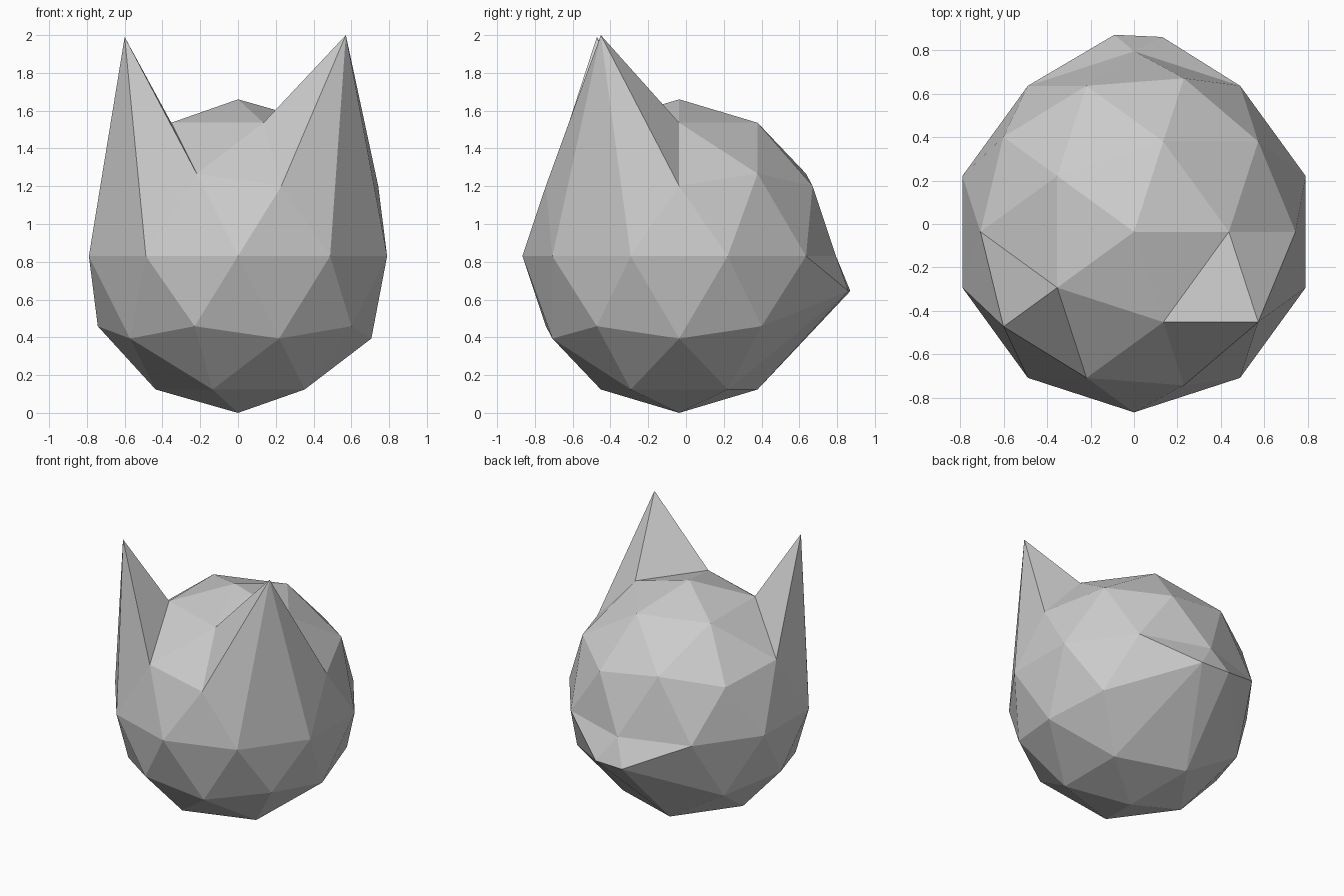
import bpy, bmesh
from mathutils import Vector, Matrix

if "Cube" in bpy.data.objects:
    bpy.data.objects.remove(bpy.data.objects["Cube"])

R = 0.83
CENTRE = Vector((0, -0.036, R))

# Low-poly round head
bm = bmesh.new()
bmesh.ops.create_icosphere(bm, subdivisions=2, radius=R,
                           matrix=Matrix.Translation(CENTRE))


def pull(start, end):
    """Move the vertex nearest to start to the end position."""
    v = min(bm.verts, key=lambda w: (w.co - Vector(start)).length)
    v.co = Vector(end)


# Pointed ears: single vertices raised straight up
pull((-0.60, -0.47, 1.20), (-0.60, -0.472, 1.99))
pull((0.57, -0.45, 1.27), (0.571, -0.451, 2.00))

# Small ridge sticking out at the back
pull((-0.23, 0.63, 0.46), (-0.09, 0.87, 0.645))
pull((0.22, 0.63, 0.39), (0.13, 0.86, 0.645))

mesh = bpy.data.meshes.new("eared_head")
bm.to_mesh(mesh)
bm.free()
head = bpy.data.objects.new("eared_head", mesh)
bpy.context.collection.objects.link(head)
